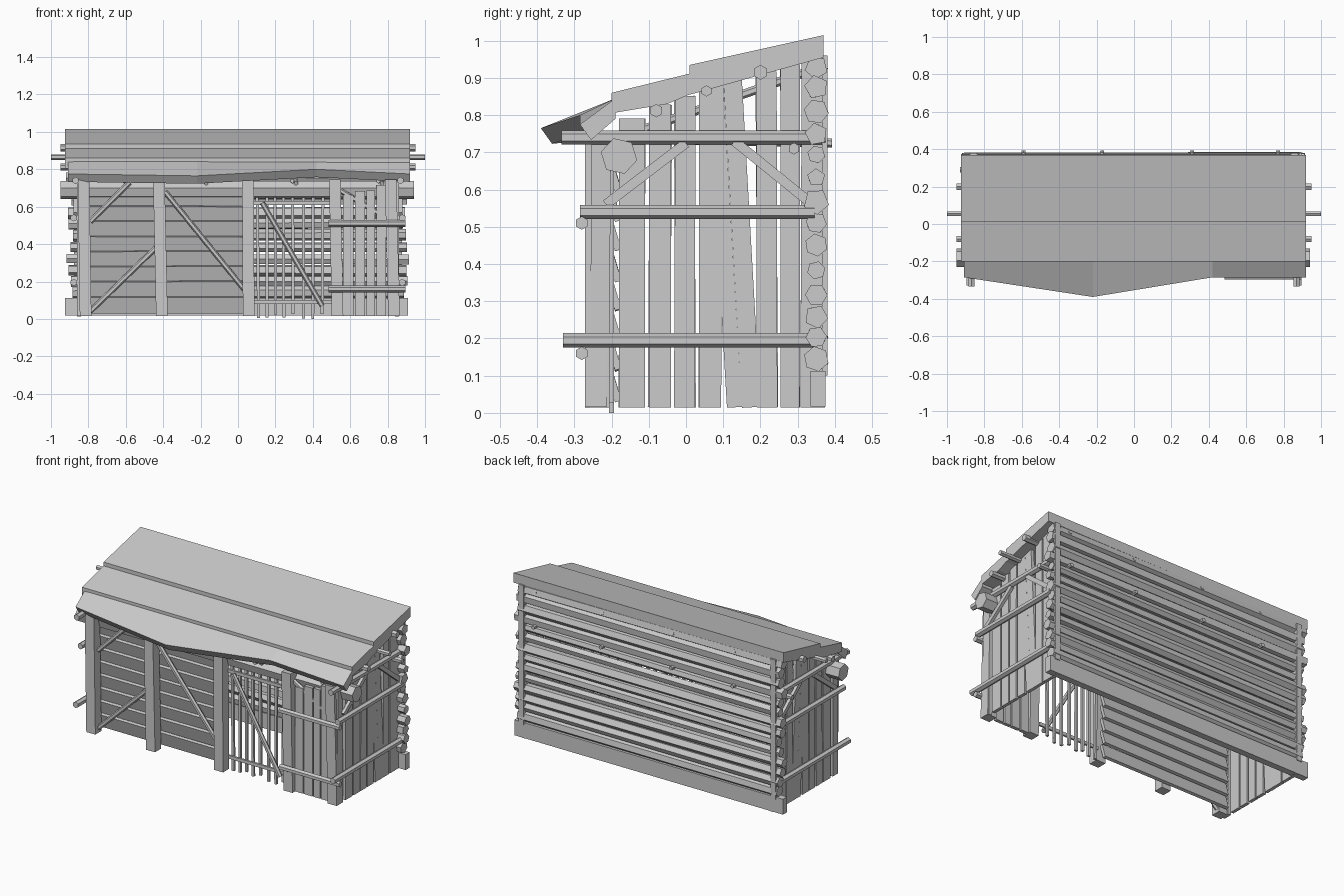
import bpy, bmesh, random
from mathutils import Vector, Matrix

random.seed(4)
cube = bpy.data.objects.get("Cube")
if cube:
    bpy.data.objects.remove(cube)

wood = bpy.data.materials.new("weathered_grey")
wood.use_nodes = True
wood.diffuse_color = (0.6, 0.6, 0.6, 1)
wood.node_tree.nodes["Principled BSDF"].inputs["Base Color"].default_value = (0.6, 0.6, 0.6, 1)

X, Y = Vector((1, 0, 0)), Vector((0, 1, 0))


def finish(name, bm):
    bmesh.ops.recalc_face_normals(bm, faces=bm.faces)
    mesh = bpy.data.meshes.new(name)
    bm.to_mesh(mesh)
    bm.free()
    mesh.materials.append(wood)
    obj = bpy.data.objects.new(name, mesh)
    bpy.context.collection.objects.link(obj)
    return obj


def frame(p, q, side):
    """Matrix with z running from p to q and x as near to side as possible."""
    p, q = Vector(p), Vector(q)
    z = (q - p).normalized()
    x = (side - z * side.dot(z)).normalized()
    m = Matrix((x, z.cross(x), z)).transposed().to_4x4()
    return Matrix.Translation((p + q) / 2) @ m, (q - p).length


def board(name, p, q, width, depth, side=X):
    m, length = frame(p, q, side)
    bm = bmesh.new()
    bmesh.ops.create_cube(bm, size=1, matrix=m @ Matrix.Diagonal((width, depth, length, 1)))
    return finish(name, bm)


def pole(name, p, q, r, sides=6, taper=1.0, side=None, turn=0.0):
    d = Vector(q) - Vector(p)
    m, length = frame(p, q, side or (Y if abs(d.y) < d.length * 0.7 else X))
    bm = bmesh.new()
    bmesh.ops.create_cone(bm, cap_ends=True, segments=sides, radius1=r, radius2=r * taper,
                          depth=length, matrix=m @ Matrix.Rotation(turn, 4, 'Z'))
    return finish(name, bm)


def loft(name, sections):
    """Closed solid through matching polygon sections."""
    bm = bmesh.new()
    rings = [[bm.verts.new(v) for v in s] for s in sections]
    n = len(rings[0])
    for a, b in zip(rings, rings[1:]):
        for i in range(n):
            j = (i + 1) % n
            bm.faces.new((a[i], a[j], b[j], b[i]))
    bm.faces.new(rings[0])
    bm.faces.new(rings[-1])
    return finish(name, bm)


def under_roof(y):
    return 0.83 + (y + 0.05) * (0.297 if y > -0.05 else 0.5)


# Roof: two overlapping slabs and a bent front eave
upper = [(0.01, 0.935), (0.37, 1.015), (0.37, 0.955), (0.01, 0.855)]
middle = [(-0.2, 0.86), (0.02, 0.914), (0.02, 0.86), (-0.05, 0.83), (-0.2, 0.805)]
for name, prof in (("roof_upper", upper), ("roof_middle", middle)):
    loft(name, [[(x, y, z) for y, z in prof] for x in (-0.925, 0.92)])
eave = [(-0.91, -0.285, 0.775), (-0.22, -0.39, 0.765), (0.42, -0.285, 0.8), (0.92, -0.285, 0.775)]
loft("roof_eave", [[(x, -0.19, 0.845), (x, y, z), (x, y + 0.03, z - 0.042), (x, -0.19, 0.79)]
                   for x, y, z in eave])

# Front posts
for x in (-0.82, -0.415, 0.055, 0.525, 0.825):
    lean = random.uniform(-0.01, 0.01)
    board("front_post", (x - lean, -0.242, 0.015), (x + lean, -0.242, 0.745), 0.062, 0.06)

# Heavy front beam and inner rear pole
pole("front_beam", (-0.95, -0.18, 0.69), (0.94, -0.18, 0.69), 0.05, turn=0.3)
pole("rear_pole", (-0.93, 0.29, 0.71), (0.92, 0.29, 0.71), 0.016)

# Lapped siding on the two closed front bays
for i in range(8):
    z = 0.03 + i * 0.081
    board("front_siding", (-0.82, -0.195, z + 0.045), (0.06, -0.195, z + 0.045 + random.uniform(-0.005, 0.005)),
          0.018, 0.09, Vector((0, 1, 0.3)))

# Back wall: bottom plank, stacked logs, end battens
board("back_bottom_plank", (-0.925, 0.355, 0.065), (0.91, 0.355, 0.065), 0.04, 0.095, Y)
for i in range(14):
    z = 0.14 + i * 0.061
    pole("back_log", (-0.9 - random.uniform(-0.02, 0.02), 0.35, z),
         (0.9 + random.uniform(-0.02, 0.02), 0.35, z + random.uniform(-0.006, 0.006)),
         random.uniform(0.026, 0.034), random.choice((5, 6)), random.uniform(0.85, 1.1),
         turn=random.uniform(0, 1))
for x in (-0.86, 0.86):
    board("back_batten", (x, 0.373, 0.1), (x, 0.373, 0.96), 0.035, 0.014)

# Cross joists and rafters whose ends poke through the back
for x in (-0.59, -0.17, 0.31, 0.77):
    pole("cross_joist", (x - 0.02, -0.25, 0.737), (x, 0.392, 0.725), 0.012)
    pole("rafter", (x, -0.22, 0.725), (x, 0.378, 0.935), 0.012)

# Purlins poking out at both ends
for y, z, reach, r in ((0.2, 0.915, 0.95, 0.02), (0.055, 0.865, 1.0, 0.015), (-0.08, 0.812, 0.95, 0.018)):
    pole("purlin", (-reach, y, z), (reach, y, z), r)

# End walls: vertical boards, rails and braces
strips = [(-0.23, 0.052), (-0.145, 0.07), (-0.07, 0.06), (-0.003, 0.055), (0.065, 0.06),
          (0.105, 0.04), (0.15, 0.05), (0.217, 0.055), (0.28, 0.052), (0.342, 0.066)]
for s in (-1, 1):
    for i, (y, w) in enumerate(strips):
        lean = 0.025 if i in (5, 6) else random.uniform(-0.003, 0.003)
        board("end_board", (s * 0.85, y + lean, 0.015), (s * 0.85, y - lean, under_roof(y) + 0.008),
              0.02, w)
    for z, y0, y1, x in ((0.195, -0.33, 0.345, 0.878), (0.54, -0.285, 0.345, 0.878), (0.74, -0.335, 0.375, 0.868)):
        pole("end_rail", (s * x, y0, z), (s * x, y1, z), 0.019)
    for a, b in (((-0.215, 0.56), (0.0, 0.725)), ((0.13, 0.73), (0.34, 0.56))):
        board("end_brace", (s * 0.87, *a), (s * 0.87, *b), 0.018, 0.026)

# Diagonal braces on the front
for x0, z0, x1, z1 in ((-0.79, 0.04, -0.44, 0.38), (-0.79, 0.52, -0.58, 0.73), (-0.39, 0.68, 0.04, 0.15),
                       (0.13, 0.62, 0.45, 0.07), (0.54, 0.69, 0.81, 0.53)):
    pole("front_brace", (x0, -0.232, z0), (x1, -0.232, z1), 0.014, side=Y)

# Lattice gate
for x in (0.11, 0.155, 0.2, 0.245, 0.295, 0.35, 0.4, 0.45):
    board("lattice_bar", (x, -0.2, random.uniform(0.0, 0.03)),
          (x + random.uniform(-0.008, 0.008), -0.2, 0.65), 0.016, 0.014)
board("lattice_bar", (0.4, -0.2, 0.0), (0.4, -0.2, 0.65), 0.014, 0.014)
for z in (0.09, 0.62):
    board("lattice_rail", (0.08, -0.212, z), (0.5, -0.212, z), 0.012, 0.02, Y)

# Boarded front corner with its two rails
for x, w in ((0.59, 0.055), (0.652, 0.055), (0.71, 0.045), (0.765, 0.05)):
    board("corner_board", (x, -0.235, 0.015), (x, -0.235, random.uniform(0.66, 0.72)), w, 0.022)
for z in (0.16, 0.51):
    pole("corner_rail", (0.485, -0.28, z), (0.895, -0.28, z), 0.018)
